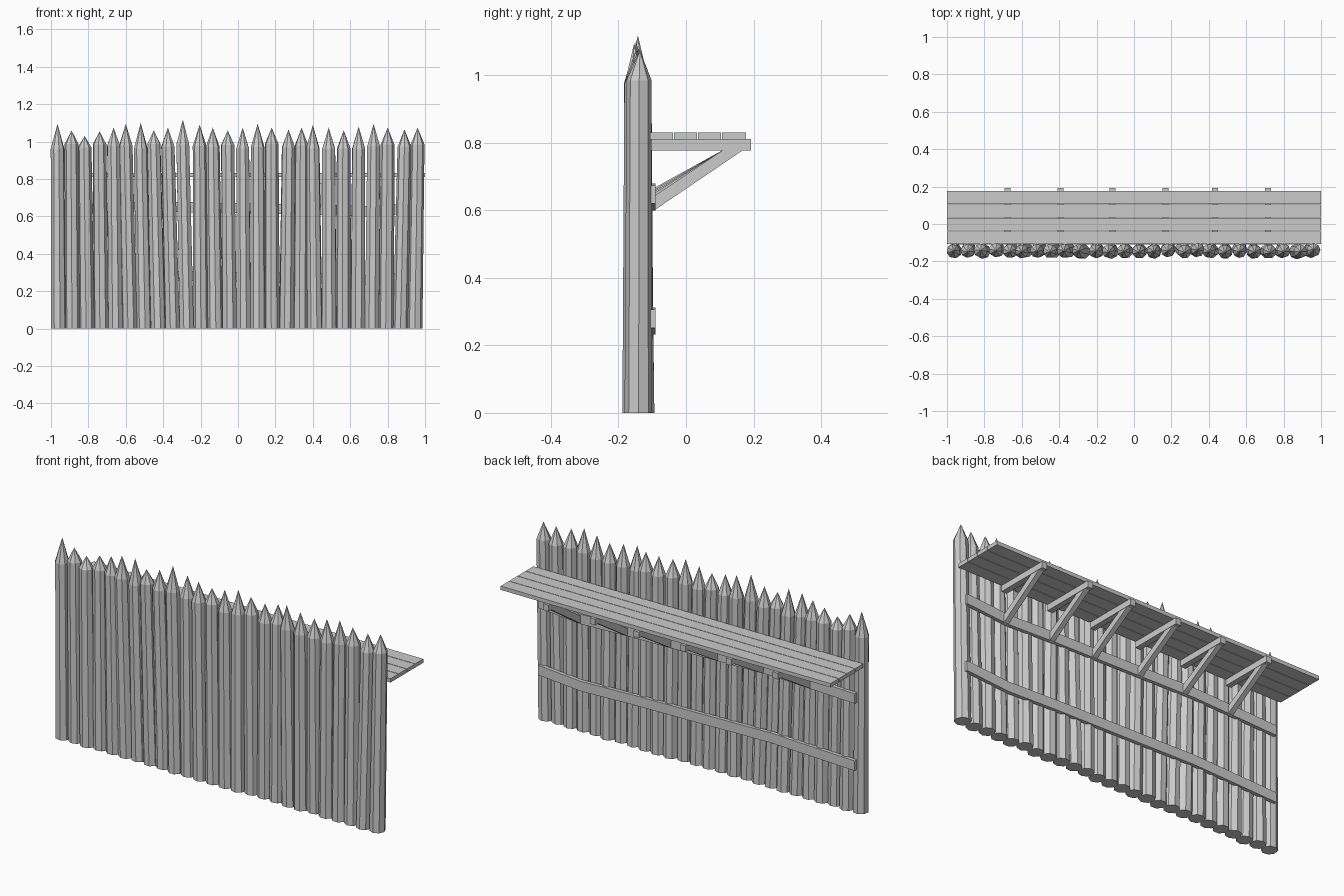
import bpy, bmesh, math, random

if "Cube" in bpy.data.objects:
    bpy.data.objects.remove(bpy.data.objects["Cube"])

random.seed(4)


def make_object(name, bm):
    bmesh.ops.recalc_face_normals(bm, faces=bm.faces[:])
    mesh = bpy.data.meshes.new(name)
    bm.to_mesh(mesh)
    bm.free()
    obj = bpy.data.objects.new(name, mesh)
    bpy.context.collection.objects.link(obj)
    return obj


def loft(name, sections):
    """Skin closed sections (equal point counts) and cap both ends."""
    bm = bmesh.new()
    rings = [[bm.verts.new(p) for p in s] for s in sections]
    n = len(rings[0])
    for a, b in zip(rings, rings[1:]):
        for i in range(n):
            j = (i + 1) % n
            bm.faces.new((a[i], a[j], b[j], b[i]))
    bm.faces.new(rings[0])
    bm.faces.new(rings[-1])
    return make_object(name, bm)


def box(name, x0, x1, y0, y1, z0, z1):
    return loft(name, [[(x, y0, z0), (x, y1, z0), (x, y1, z1), (x, y0, z1)]
                       for x in (x0, x1)])


def sharpened_log(name, base, top, tip, r0, r1, sides=8):
    bm = bmesh.new()
    spin = random.uniform(0, math.pi)

    def ring(c, r):
        return [bm.verts.new((c[0] + r * math.cos(spin + math.tau * i / sides),
                              c[1] + r * math.sin(spin + math.tau * i / sides), c[2]))
                for i in range(sides)]

    low, high, peak = ring(base, r0), ring(top, r1), bm.verts.new(tip)
    bm.faces.new(low)
    for i in range(sides):
        j = (i + 1) % sides
        bm.faces.new((low[i], low[j], high[j], high[i]))
        bm.faces.new((high[i], high[j], peak))
    return make_object(name, bm)


# Palisade logs: tip x and tip height, evenly spaced feet
tip_x = [-.965, -.89, -.82, -.74, -.665, -.60, -.52, -.45, -.375, -.295, -.205, -.135, -.055,
         .025, .105, .18, .27, .34, .40, .485, .565, .645, .725, .80, .89, .96]
tip_z = [1.095, 1.06, 1.03, 1.055, 1.075, 1.095, 1.1, 1.06, 1.075, 1.118, 1.09, 1.075, 1.06,
         1.075, 1.095, 1.075, 1.065, 1.075, 1.09, 1.075, 1.06, 1.08, 1.095, 1.075, 1.065, 1.075]
for i, (x, z) in enumerate(zip(tip_x, tip_z)):
    foot = -.96 + i * 1.905 / 25
    y = -.142 + random.uniform(-.006, .004)
    shoulder = random.uniform(.96, .99)
    sharpened_log(f"log_{i + 1}", (foot, -.142 + random.uniform(-.006, .008), 0),
                  (x, y, shoulder), (x, y - random.uniform(-.003, .006), z), .041, .037)


# Slightly crooked rails along the back of the logs
bend = [(-.96, -.006), (-.45, .012), (0, .003), (.4, -.004), (.7, -.014), (.96, .006)]


def bend_at(x):
    for (xa, za), (xb, zb) in zip(bend, bend[1:]):
        if x <= xb:
            return za + (zb - za) * (x - xa) / (xb - xa)
    return bend[-1][1]


for name, zc in (("lower_rail", .273), ("upper_rail", .641)):
    loft(name, [[(x, -.11, zc + d - .027), (x, -.09, zc + d - .027),
                 (x, -.09, zc + d + .027), (x, -.11, zc + d + .027)] for x, d in bend])

# Walkway planks
edges = [-.107, -.036, .035, .107, .18]
for i, (a, b) in enumerate(zip(edges, edges[1:])):
    box(f"walkway_plank_{i + 1}", -1, 1, a, b - .003, .81, .831)

# Joists with diagonal braces
for i, x in enumerate((-.676, -.393, -.115, .168, .432, .716)):
    box(f"joist_{i + 1}", x - .016, x + .016, -.107, .192, .777, .811)
    d = bend_at(x)
    loft(f"brace_{i + 1}", [[(sx, -.095, .612 + d), (sx, .17, .779),
                             (sx, .11, .779), (sx, -.095, .655 + d)]
                            for sx in (x - .014, x + .014)])
